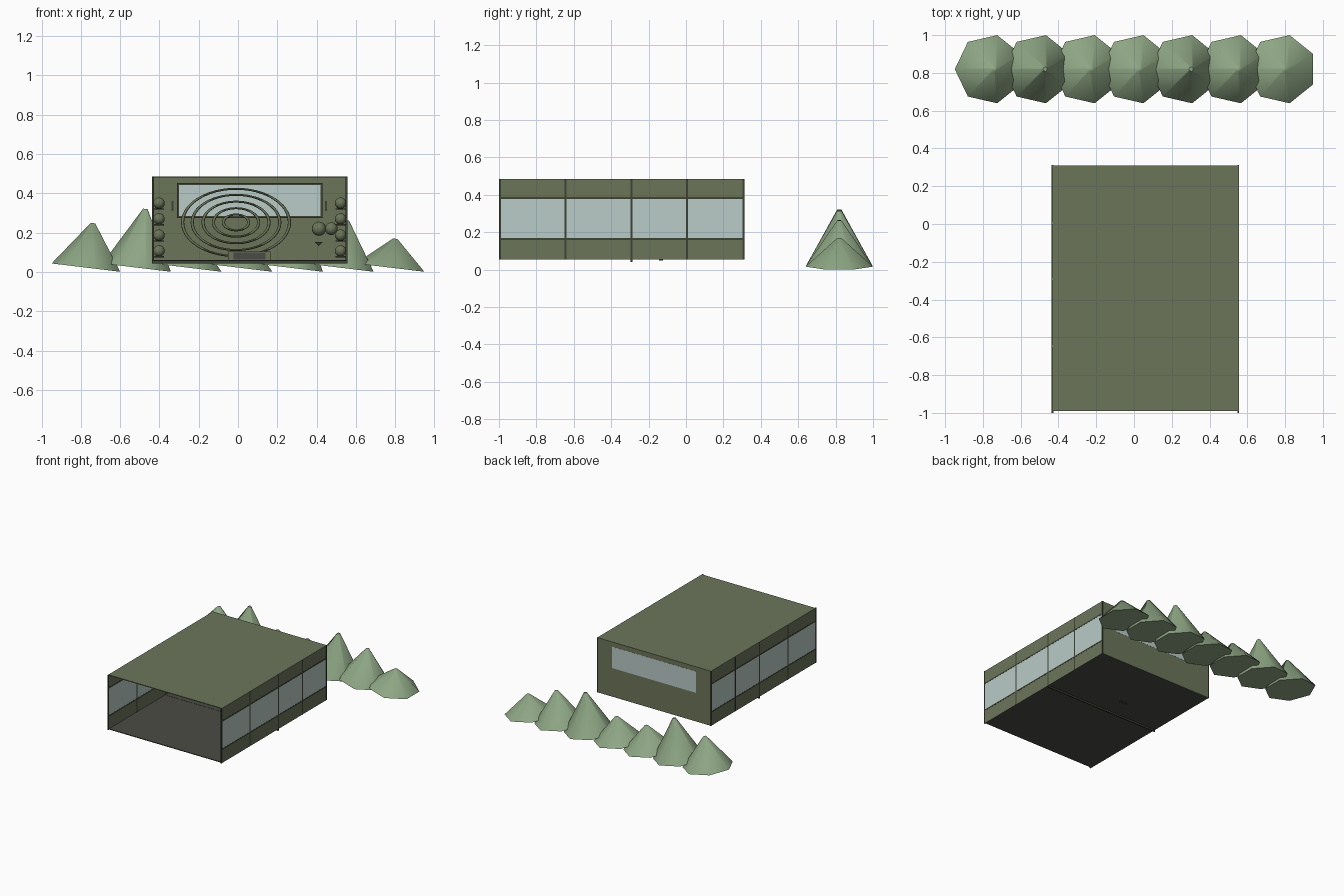
import bpy
import bmesh
from math import pi
from mathutils import Matrix, Vector

if "Cube" in bpy.data.objects:
    bpy.data.objects.remove(bpy.data.objects["Cube"], do_unlink=True)


def material(name, rgb):
    # sRGB 0-255 to linear
    lin = [((c / 255 + 0.055) / 1.055) ** 2.4 for c in rgb]
    m = bpy.data.materials.new(name)
    m.use_nodes = True
    m.diffuse_color = (*lin, 1)
    m.node_tree.nodes["Principled BSDF"].inputs["Base Color"].default_value = (*lin, 1)
    return m


OLIVE = material("olive wall", (108, 117, 90))
DARK = material("dark frame", (62, 66, 52))
FLOOR = material("grey floor", (76, 76, 69))
GLASS = material("pale glass", (186, 203, 200))
HILL = material("hill green", (142, 166, 132))


def finish(bm, name, mat, smooth=None):
    bmesh.ops.recalc_face_normals(bm, faces=bm.faces)
    me = bpy.data.meshes.new(name)
    bm.to_mesh(me)
    bm.free()
    ob = bpy.data.objects.new(name, me)
    me.materials.append(mat)
    bpy.context.collection.objects.link(ob)
    if smooth:
        bpy.ops.object.select_all(action='DESELECT')
        ob.select_set(True)
        bpy.context.view_layer.objects.active = ob
        bpy.ops.object.shade_smooth_by_angle(angle=smooth)
    return ob


def box(name, mat, x0, x1, y0, y1, z0, z1):
    bm = bmesh.new()
    lo, hi = Vector((x0, y0, z0)), Vector((x1, y1, z1))
    bmesh.ops.create_cube(bm, size=1, matrix=Matrix.Translation((lo + hi) / 2)
                          @ Matrix.Diagonal((*(hi - lo), 1)))
    return finish(bm, name, mat)


def ball(name, mat, pos, r):
    bm = bmesh.new()
    bmesh.ops.create_uvsphere(bm, u_segments=16, v_segments=10, radius=r,
                              matrix=Matrix.Translation(pos))
    return finish(bm, name, mat, 1.0)


# Room extents
L, R, F, B = -0.435, 0.555, -0.99, 0.31
Z0, Z1 = 0.055, 0.485
T = 0.006
SILL, HEAD = 0.163, 0.383

box("roof", OLIVE, L, R, F, B, Z1 - T, Z1)
box("floor", FLOOR, L, R, F, B, Z0, Z0 + T)
box("floor_joint", DARK, L, R, -0.295, -0.287, 0.042, Z0 + T + 0.001)
box("projector_base", DARK, -0.045, 0.02, -0.145, -0.122, 0.05, 0.07)

# Side walls: lower panel, glass band, upper panel, trims and posts
for side, x, s in (("right", L, 1), ("left", R, -1)):
    a, b = sorted((x, x + s * T))
    box(side + "_lower_panel", OLIVE, a, b, F, B, Z0, SILL)
    box(side + "_glass", GLASS, a, b, F, B, SILL, HEAD)
    box(side + "_upper_panel", OLIVE, a, b, F, B, HEAD, Z1)
    for z in (SILL, HEAD):
        box(side + "_trim", DARK, a - 0.001, b + 0.001, F, B, z - 0.005, z + 0.005)
    for y in (-0.995, -0.645, -0.291, 0.005, 0.308):
        edge = y < -0.9 or y > 0.3
        low = 0.042 if y == -0.291 else Z0
        box(side + "_post", DARK, a - 0.002, b + 0.002, y - 0.005, y + 0.005,
            low, Z1 - (0 if edge else 0.001))

# Back wall with a wide window framed on the inside
box("back_wall", OLIVE, L, R, B - T, B, Z0, Z1)
wx0, wx1, wz0, wz1 = -0.305, 0.425, 0.28, 0.448
box("back_window", GLASS, wx0, wx1, B - T - 0.001, B + 0.001, wz0, wz1)
for x in (wx0, wx1):
    box("window_jamb", DARK, x - 0.005, x + 0.005, B - 0.014, B - T, wz0, wz1)
for z in (wz0, wz1):
    box("window_rail", DARK, wx0 - 0.005, wx1 + 0.005, B - 0.014, B - T, z - 0.005, z + 0.005)
for x in (-0.333, 0.447):
    box("wall_switch", DARK, x - 0.005, x + 0.005, B - 0.012, B - T, 0.31, 0.36)

# Concentric oval rings standing in the middle of the room
for r in (0.272, 0.223, 0.168, 0.115, 0.064):
    bpy.ops.mesh.primitive_torus_add(major_segments=48, minor_segments=8, major_radius=r,
                                     minor_radius=0.008, location=(-0.01, -0.134, 0.252),
                                     rotation=(pi / 2, 0, 0))
    ring = bpy.context.object
    ring.name = "oval_ring"
    ring.scale = (1, 0.63, 1)
    ring.data.materials.append(OLIVE)
    bpy.ops.object.shade_smooth_by_angle(angle=1.0)

# Console with a dark screen
box("console", OLIVE, -0.05, 0.165, -0.22, -0.15, Z0 + T, 0.103)
box("console_screen", FLOOR, -0.022, 0.14, -0.224, -0.219, 0.063, 0.099)

# Wall lamps in columns by both sides
for x in (-0.402, 0.522):
    for z in (0.35, 0.27, 0.187, 0.107):
        ball("wall_lamp", OLIVE, (x, 0.2, z), 0.029)
        box("lamp_bracket", DARK, x - 0.025, x + 0.025, 0.17, 0.23, z - 0.033, z - 0.027)

# Pair of globes with a small pointed foot
for x, r in ((0.412, 0.036), (0.475, 0.032)):
    globe = ball("globe", OLIVE, (x, 0.1, 0.22), r)
bm = bmesh.new()
bmesh.ops.create_cone(bm, cap_ends=True, segments=12, radius1=0, radius2=0.02, depth=0.02,
                      matrix=Matrix.Translation((0.412, 0.1, 0.142)))
finish(bm, "globe_foot", OLIVE)

# Row of slightly leaning seven-sided hills behind the room
for i, h in enumerate((0.25, 0.323, 0.2, 0.2, 0.317, 0.265, 0.17)):
    d = h - 0.021
    bm = bmesh.new()
    bmesh.ops.create_cone(bm, cap_ends=True, segments=7, radius1=0.185, radius2=0.012, depth=d,
                          matrix=Matrix.Translation((-0.765 + i * 0.258, 0.8195, 0.021))
                          @ Matrix.Rotation(0.12, 4, 'Y') @ Matrix.Rotation(pi / 2, 4, 'Z')
                          @ Matrix.Translation((0, 0, d / 2)))
    finish(bm, "hill", HILL, 1.05)
